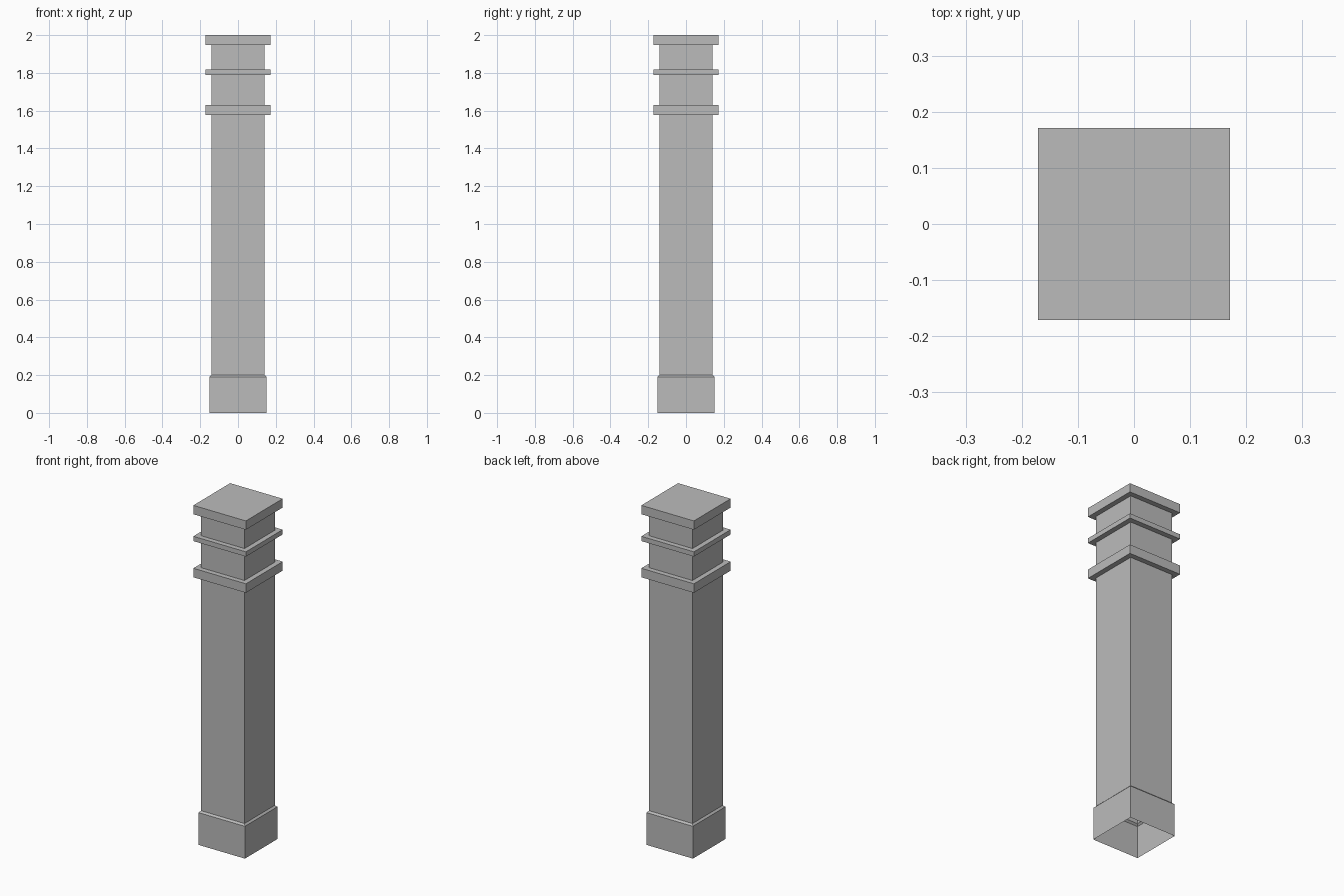
import bpy
import bmesh

cube = bpy.data.objects.get("Cube")
if cube:
    bpy.data.objects.remove(cube, do_unlink=True)

# One plain stone colour
stone = bpy.data.materials.new("stone_grey")
stone.use_nodes = True
grey = (0.5, 0.5, 0.5, 1.0)
stone.diffuse_color = grey
stone.node_tree.nodes["Principled BSDF"].inputs["Base Color"].default_value = grey

SHAFT, PLINTH, COLLAR = 0.141, 0.151, 0.171
CORNERS = ((-1, -1), (1, -1), (1, 1), (-1, 1))

# Square pillar profile, bottom to top: (half width, height)
profile = [(PLINTH, 0.0), (PLINTH, 0.19), (SHAFT, 0.20)]
# Lower collar, thin middle collar and cap
for low, high in ((1.577, 1.63), (1.79, 1.818), (1.948, 2.0)):
    profile += [(SHAFT, low), (COLLAR, low), (COLLAR, high)]
    if high < 2.0:
        profile.append((SHAFT, high))

# Hollow shell, open underneath and closed on top
bm = bmesh.new()
rings = [[bm.verts.new((x * w, y * w, z)) for x, y in CORNERS] for w, z in profile]
for lower, upper in zip(rings, rings[1:]):
    for i in range(4):
        j = (i + 1) % 4
        bm.faces.new((lower[i], lower[j], upper[j], upper[i]))
bm.faces.new(rings[-1])

mesh = bpy.data.meshes.new("square_pillar")
bm.to_mesh(mesh)
bm.free()
mesh.materials.append(stone)
pillar = bpy.data.objects.new("square_pillar", mesh)
bpy.context.collection.objects.link(pillar)
